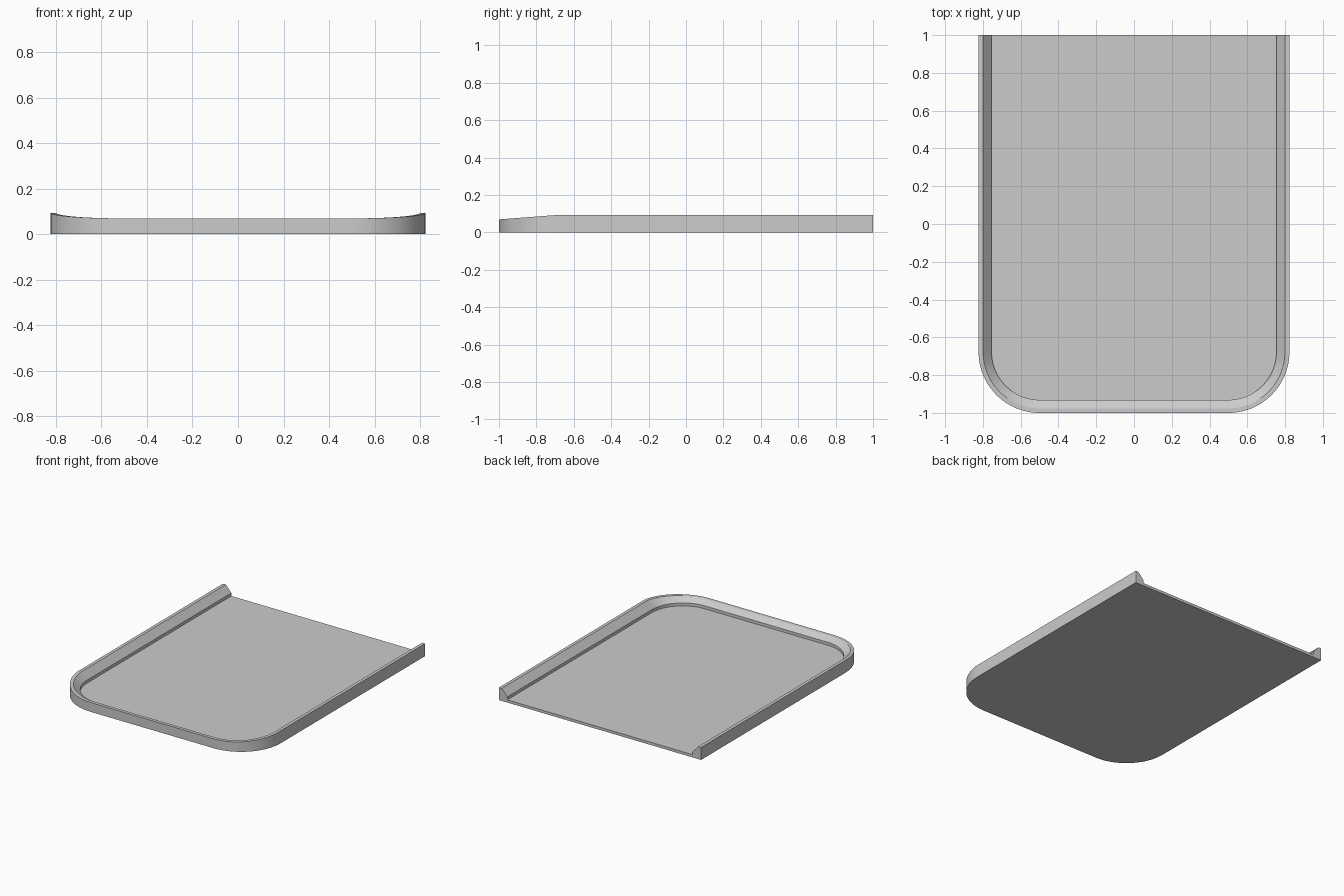
import bpy, bmesh, math

if "Cube" in bpy.data.objects:
    bpy.data.objects.remove(bpy.data.objects["Cube"])

HALF_W, RADIUS, STEPS = 0.823, 0.323, 24
BACK, FRONT = 1.0, -1.0
FLOOR_Z, LIP_Z = 0.02, 0.042
SIDE_H, FRONT_H, DROP_Y = 0.092, 0.069, -0.70


def rim_height(y):
    """The rim is level along the sides and dips in a straight line to the front."""
    t = max(0.0, (DROP_Y - y) / (DROP_Y - FRONT))
    return SIDE_H + (FRONT_H - SIDE_H) * t


# Outline stations: (point, inward direction), back left -> front -> back right
stations = [((-HALF_W, BACK), (1, 0)), ((-HALF_W, DROP_Y + 0.023), (1, 0))]
cx, cy = HALF_W - RADIUS, FRONT + RADIUS
for side, start in ((-1, math.pi), (1, 1.5 * math.pi)):
    for i in range(STEPS + 1):
        a = start + i / STEPS * math.pi / 2
        c, s = math.cos(a), math.sin(a)
        stations.append(((side * cx + RADIUS * c, cy + RADIUS * s), (-c, -s)))
stations.pop(1)
stations.append(((HALF_W, BACK), (-1, 0)))

# Tray: rim section carried along the outline, closed by floor, underside and back
bm = bmesh.new()
rings = []
for (x, y), (nx, ny) in stations:
    h = rim_height(y)
    section = [(0, 0), (0, h), (0.024, h), (0.069, LIP_Z), (0.069, FLOOR_Z)]
    rings.append([bm.verts.new((x + nx * d, y + ny * d, z)) for d, z in section])
for a, b in zip(rings, rings[1:]):
    for k in range(4):
        bm.faces.new((a[k], b[k], b[k + 1], a[k + 1]))
bm.faces.new([r[0] for r in rings])
bm.faces.new([r[4] for r in rings])
bm.faces.new(rings[0] + rings[-1][::-1])
bmesh.ops.recalc_face_normals(bm, faces=bm.faces)

mesh = bpy.data.meshes.new("tray")
bm.to_mesh(mesh)
bm.free()
tray = bpy.data.objects.new("tray", mesh)
bpy.context.collection.objects.link(tray)

grey = bpy.data.materials.new("light grey")
grey.diffuse_color = (0.6, 0.6, 0.6, 1)
grey.use_nodes = True
grey.node_tree.nodes["Principled BSDF"].inputs["Base Color"].default_value = grey.diffuse_color
mesh.materials.append(grey)

# Smooth corners with crisp rim edges
bpy.context.view_layer.objects.active = tray
tray.select_set(True)
bpy.ops.object.shade_smooth_by_angle(angle=math.radians(20))
